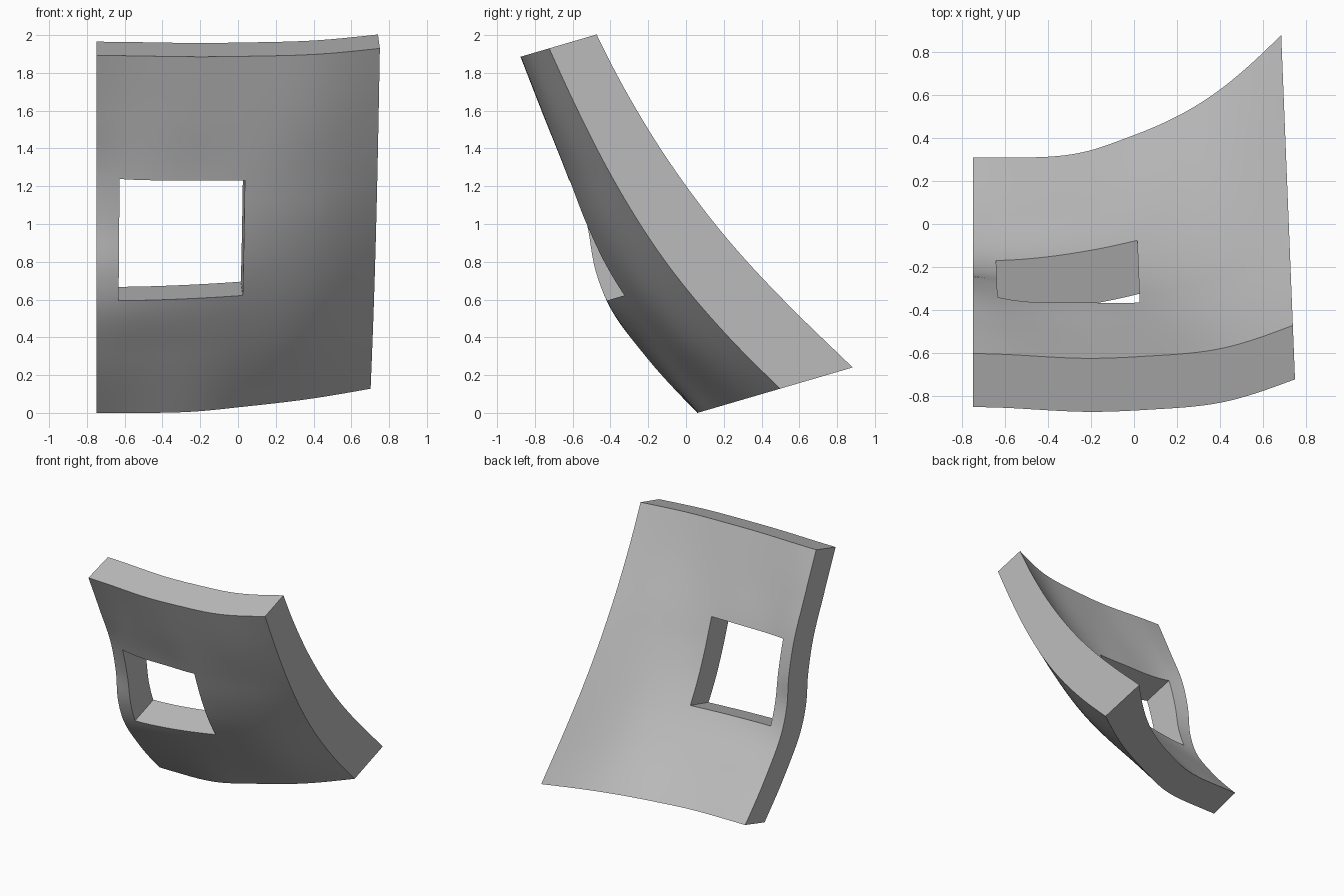
import bpy
import bmesh
from math import radians

cube = bpy.data.objects.get("Cube")
if cube:
    bpy.data.objects.remove(cube, do_unlink=True)

# Depth of the front surface: one profile per station across the panel
ROWS = [-.017, .35, .688, .85, 1.1, 1.354, 1.7, 2.055]
STATIONS = [-.75, -.65, -.2, .012, .4, .722]
DEPTH = [
    [.058, -.122, -.236, -.243, -.2, -.19, -.235, -.287],
    [.058, -.115, -.236, -.248, -.223, -.219, -.25, -.291],
    [.09, -.062, -.185, -.22, -.24, -.246, -.28, -.311],
    [.165, -.01, -.138, -.182, -.223, -.245, -.275, -.302],
    [.326, .12, -.02, -.07, -.13, -.172, -.225, -.26],
    [.514, .315, .163, .103, .027, -.035, -.1, -.153],
]
HOLE_S = (STATIONS[1], STATIONS[3])
HOLE_U = (ROWS[2], ROWS[5])


def curve(xs, ys, x):
    """Smooth cubic curve through the given points."""
    n = len(xs)
    d = [(ys[i + 1] - ys[i]) / (xs[i + 1] - xs[i]) for i in range(n - 1)]

    def slope(i):
        if i == 0:
            return d[0] - (slope(1) - d[0]) * .5
        if i == n - 1:
            return d[-1] + (d[-1] - slope(n - 2)) * .5
        a, b = xs[i] - xs[i - 1], xs[i + 1] - xs[i]
        return (d[i - 1] * b + d[i] * a) / (a + b)

    k = 0
    while k < n - 2 and x > xs[k + 1]:
        k += 1
    h = xs[k + 1] - xs[k]
    t = (x - xs[k]) / h
    a, b = slope(k) * h, slope(k + 1) * h
    c = ys[k + 1] - ys[k]
    return ys[k] + t * (a + t * (3 * c - 2 * a - b + t * (a + b - 2 * c)))


def place(s, back, u):
    """Bend a flat panel point to its place on the tilted, curved panel."""
    w = curve(STATIONS, [curve(ROWS, row, u) for row in DEPTH], s)
    t = min(max(u / 2.2, 0), 1)
    flare = max(0, s / STATIONS[-1]) ** 2 * .14 * (1 - t * t * (3 - 2 * t))
    w += back * (.26 + flare)
    y = .96 * w - .281 * u
    z = .96 * u + .281 * w
    lean = min(1, (s - STATIONS[0]) / .1)
    return s - .04 * y * lean, y, z


def subdivide(stops, step):
    out = [stops[0]]
    for a, b in zip(stops, stops[1:]):
        n = max(2, round((b - a) / step))
        out += [a + (b - a) * i / n for i in range(1, n + 1)]
    return out


# Flat grid with the window left open
ss, us = subdivide(STATIONS, .03), subdivide(ROWS, .04)
bm = bmesh.new()
grid = [[bm.verts.new((s, 0, u)) for u in us] for s in ss]
for i in range(len(ss) - 1):
    for j in range(len(us) - 1):
        ms, mu = (ss[i] + ss[i + 1]) / 2, (us[j] + us[j + 1]) / 2
        if HOLE_S[0] < ms < HOLE_S[1] and HOLE_U[0] < mu < HOLE_U[1]:
            continue
        bm.faces.new((grid[i][j], grid[i + 1][j], grid[i + 1][j + 1], grid[i][j + 1]))
bmesh.ops.delete(bm, geom=[v for v in bm.verts if not v.link_faces], context='VERTS')

# Thicken, then bend into shape
front = list(bm.faces)
extruded = bmesh.ops.extrude_face_region(bm, geom=front, use_keep_orig=True)
for v in extruded["geom"]:
    if isinstance(v, bmesh.types.BMVert):
        v.co.y = 1
for v in bm.verts:
    v.co = place(*v.co)
bmesh.ops.recalc_face_normals(bm, faces=bm.faces)

mesh = bpy.data.meshes.new("curved_panel")
bm.to_mesh(mesh)
bm.free()
panel = bpy.data.objects.new("curved_panel", mesh)
bpy.context.collection.objects.link(panel)

# Plain grey
grey = bpy.data.materials.new("plain_grey")
grey.use_nodes = True
grey.diffuse_color = (.5, .5, .5, 1)
grey.node_tree.nodes["Principled BSDF"].inputs["Base Color"].default_value = (.5, .5, .5, 1)
mesh.materials.append(grey)

bpy.context.view_layer.objects.active = panel
panel.select_set(True)
bpy.ops.object.shade_smooth_by_angle(angle=radians(35))
